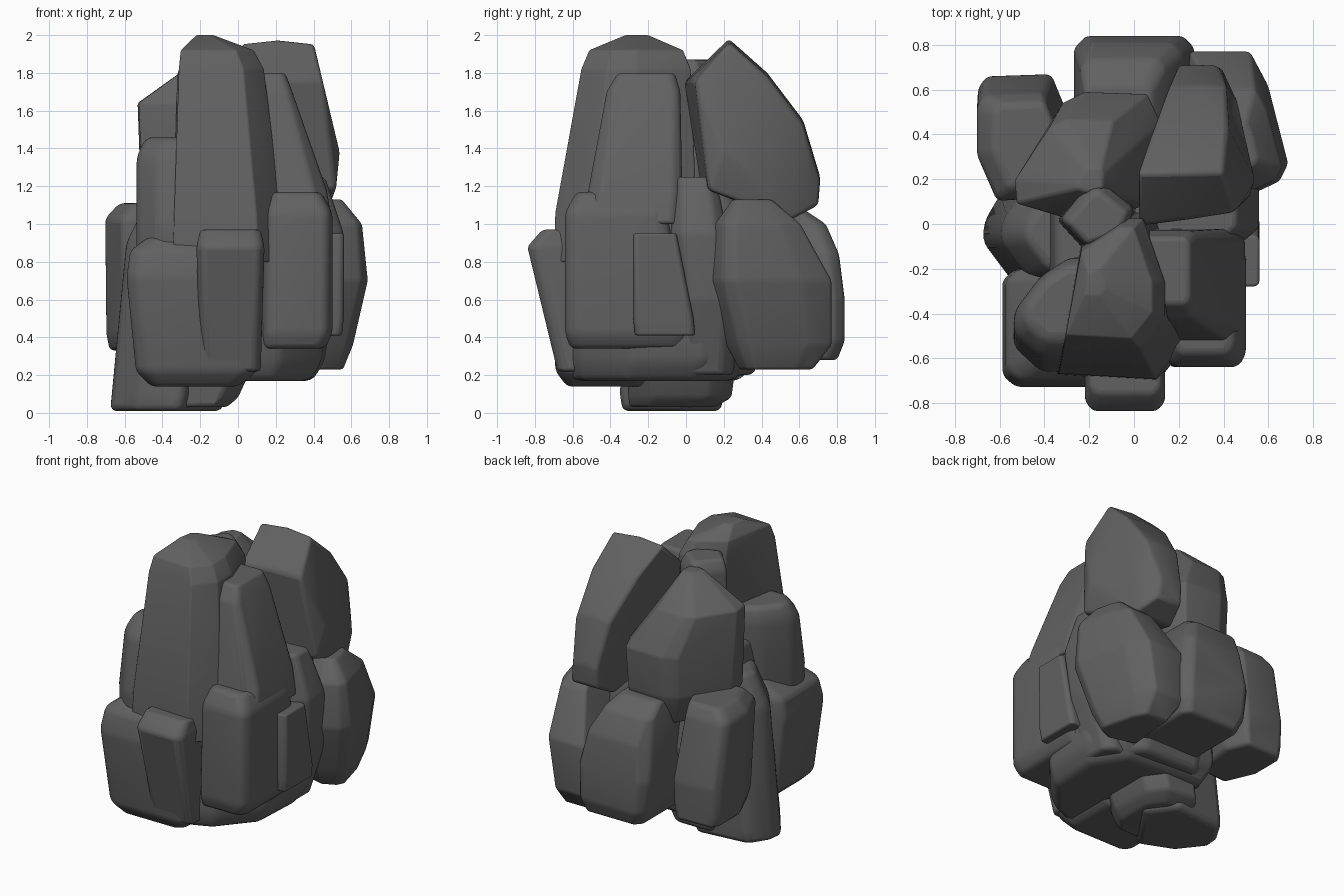
import bpy
import bmesh
from math import radians
from mathutils import Vector

default_cube = bpy.data.objects.get("Cube")
if default_cube:
    bpy.data.objects.remove(default_cube, do_unlink=True)

# One dark stone colour for every boulder
stone = bpy.data.materials.new("dark grey stone")
stone.use_nodes = True
stone_colour = (0.12, 0.12, 0.12, 1)
stone.diffuse_color = stone_colour
stone.node_tree.nodes["Principled BSDF"].inputs["Base Color"].default_value = stone_colour
stone.node_tree.nodes["Principled BSDF"].inputs["Roughness"].default_value = 0.9


def hull_rock(name, points, soften=0.035):
    """Wrap points in a convex boulder with worn, rounded edges."""
    mesh = bpy.data.meshes.new(name)
    bm = bmesh.new()
    for point in points:
        bm.verts.new(point)
    result = bmesh.ops.convex_hull(bm, input=bm.verts)
    unused = {v for v in result["geom_interior"] + result["geom_unused"]
              if isinstance(v, bmesh.types.BMVert) and v.is_valid}
    bmesh.ops.delete(bm, geom=list(unused), context="VERTS")
    bmesh.ops.dissolve_limit(bm, angle_limit=radians(6), verts=bm.verts, edges=bm.edges)
    bmesh.ops.recalc_face_normals(bm, faces=bm.faces)
    bm.to_mesh(mesh)
    bm.free()
    rock = bpy.data.objects.new(name, mesh)
    bpy.context.collection.objects.link(rock)
    mesh.materials.append(stone)
    bevel = rock.modifiers.new("worn edges", "BEVEL")
    bevel.width = soften
    bevel.segments = 3
    bevel.limit_method = "ANGLE"
    bevel.angle_limit = radians(12)
    bpy.ops.object.select_all(action="DESELECT")
    bpy.context.view_layer.objects.active = rock
    rock.select_set(True)
    bpy.ops.object.shade_smooth_by_angle(angle=radians(40))


def stacked_rock(name, *sections, corner=0.22):
    """Boulder from levels given as height, left, right, front, back."""
    points = []
    inner = 1 - 2 * corner
    for z, left, right, front, back in sections:
        centre = Vector(((left + right) / 2, (front + back) / 2, z))
        half_x, half_y = (right - left) / 2, (back - front) / 2
        for sx in (-1, 1):
            for sy in (-1, 1):
                for kx, ky in ((1, inner), (inner, 1)):
                    points.append(centre + Vector((sx * kx * half_x, sy * ky * half_y, 0)))
    hull_rock(name, points)


def footprint_rock(name, footprint, *levels, soften=0.035):
    """Boulder from an outline repeated at levels: height, scale, shift x, shift y."""
    outline = [Vector((x, y, 0)) for x, y in footprint]
    centre = sum(outline, Vector()) / len(outline)
    points = []
    for z, scale, shift_x, shift_y in levels:
        base = centre + Vector((shift_x, shift_y, z))
        points += [base + (corner - centre) * scale for corner in outline]
    hull_rock(name, points, soften)


# Hidden heart of the pile
stacked_rock("core_rock", (.2, -.38, .36, -.45, .36), (.7, -.45, .48, -.45, .5),
             (1.25, -.35, .42, -.4, .35))

# Feet and lower ledges
footprint_rock("left_foot", ((-.3, -.36), (-.54, -.26), (-.68, -.08), (-.67, .02),
                             (-.58, .16), (-.2, .2), (-.05, .0)),
               (.01, .96, -.01, 0), (.1, 1, 0, 0), (.5, .97, .02, 0),
               (.9, .9, .06, 0), (1.12, .7, .12, 0))
stacked_rock("centre_foot", (.03, -.4, -.06, -.3, .15), (.08, -.4, .0, -.3, .24),
             (.3, -.35, .1, -.32, .27))
footprint_rock("front_ledge", ((-.45, -.65), (-.05, -.67), (.22, -.56), (.44, -.3),
                               (.46, .1), (.3, .34), (-.35, .38)),
               (.17, .88, -.02, -.03), (.27, 1, 0, 0), (.5, 1, .03, .02))

# Front boulders
stacked_rock("front_left_block", (.14, -.46, .0, -.63, -.2), (.22, -.54, .1, -.69, -.2),
             (.72, -.59, .0, -.73, -.2), (.86, -.57, .0, -.7, -.2),
             (.97, -.42, .0, -.6, -.2), corner=.1)
stacked_rock("front_centre_block", (.22, -.2, .12, -.68, -.3), (.5, -.2, .13, -.75, -.3),
             (.88, -.22, .14, -.84, -.4), (.97, -.2, .12, -.76, -.4), corner=.1)
stacked_rock("front_right_block", (.34, .12, .46, -.61, .0), (.42, .12, .5, -.64, .02),
             (1.06, .14, .5, -.64, -.1), (1.17, .18, .44, -.58, -.12), corner=.1)

# Side boulders
footprint_rock("left_shoulder", ((-.54, -.52), (-.42, -.63), (-.12, -.63), (-.1, -.2),
                                 (-.28, -.17), (-.42, -.26), (-.54, -.42)),
               (.7, 1.1, .02, 0), (1.0, 1.05, .01, -.02), (1.36, .98, 0, .03), (1.46, .72, 0, .05))
stacked_rock("right_side_rock", (.41, .2, .55, -.27, .05), (.5, .2, .56, -.28, .04),
             (.95, .25, .56, -.28, -.05), corner=.06)
stacked_rock("right_crevice_rock", (.2, .12, .42, -.05, .25), (.6, .2, .54, -.05, .28),
             (.95, .2, .56, -.08, .22), (1.25, .2, .46, -.06, .16), corner=.2)

# Back boulders
footprint_rock("back_left_rock", ((-.66, .66), (-.37, .67), (-.3, .5), (-.35, .15),
                                  (-.6, .13), (-.7, .36), (-.7, .6)),
               (.33, .88, 0, .02), (.42, .98, 0, 0), (.6, 1, 0, 0),
               (1.03, .9, -.02, -.06), (1.11, .7, .02, -.06), soften=.025)
stacked_rock("back_centre_rock", (.28, -.2, .24, .3, .8), (.38, -.24, .27, .3, .84),
             (.6, -.27, .27, .3, .84), (.84, -.24, .22, .3, .81),
             (1.0, -.24, .14, .3, .74), (1.08, -.22, .08, .3, .62), corner=.1)
footprint_rock("back_right_rock", ((.25, .77), (.52, .77), (.6, .62), (.69, .27),
                                   (.65, .19), (.5, .12), (.2, .2)),
               (.23, .6, -.05, .04), (.36, .86, -.05, .05), (.7, 1, 0, 0),
               (1.0, .7, .03, -.06), (1.13, .32, .0, -.08))

# Upper boulders
footprint_rock("tall_column", ((-.32, -.54), (.03, -.56), (.14, -.42), (.14, -.26),
                               (.04, .03), (-.04, .03), (-.24, -.1)),
               (.8, 1.3, .06, -.05), (1.06, 1.24, .05, -.06), (1.3, 1.12, .03, 0),
               (1.82, .98, 0, 0), (1.92, .84, -.03, 0), (2.0, .2, -.13, -.0))
stacked_rock("leaning_slab", (1.0, .05, .5, -.55, -.02), (1.18, .06, .47, -.5, -.02),
             (1.7, .0, .29, -.42, -.03), (1.8, .04, .25, -.36, -.06), corner=.1)
footprint_rock("crevice_rock", ((-.33, .02), (-.2, .18), (-.15, .19), (.0, .07),
                                (-.04, -.04), (-.22, -.1)),
               (1.1, 1.1, 0, 0), (1.8, 1, 0, 0), (1.87, .8, 0, -.02), soften=.02)
footprint_rock("upper_back_left_rock", ((-.53, .22), (-.52, .08), (-.25, .0), (.12, .1),
                                        (.12, .45), (.06, .58), (-.22, .59), (-.32, .54)),
               (.9, .75, .03, .0), (1.1, .95, 0, 0), (1.38, 1, 0, 0),
               (1.64, .74, -.09, -.05), (1.84, .18, .0, -.12))

# Great leaning slab at the upper back: side outline with its left and right reach
outline = ((.05, 1.77, .02, .45), (.23, 1.98, .02, .4), (.43, 1.8, .09, .42),
           (.62, 1.55, .16, .41), (.71, 1.25, .2, .37), (.7, 1.12, .2, .39),
           (.55, 1.04, .16, .46), (.12, 1.2, .08, .52), (.2, 1.4, .1, .54))
slab_points = []
for y, z, left, right in outline:
    skew = max(0, .25 - y) * .3
    slab_points += [(left, y - skew, z - .02), (right, y, z - .02),
                    ((left + right) / 2, y - skew / 2, z)]
hull_rock("upper_back_right_slab", slab_points, .05)
